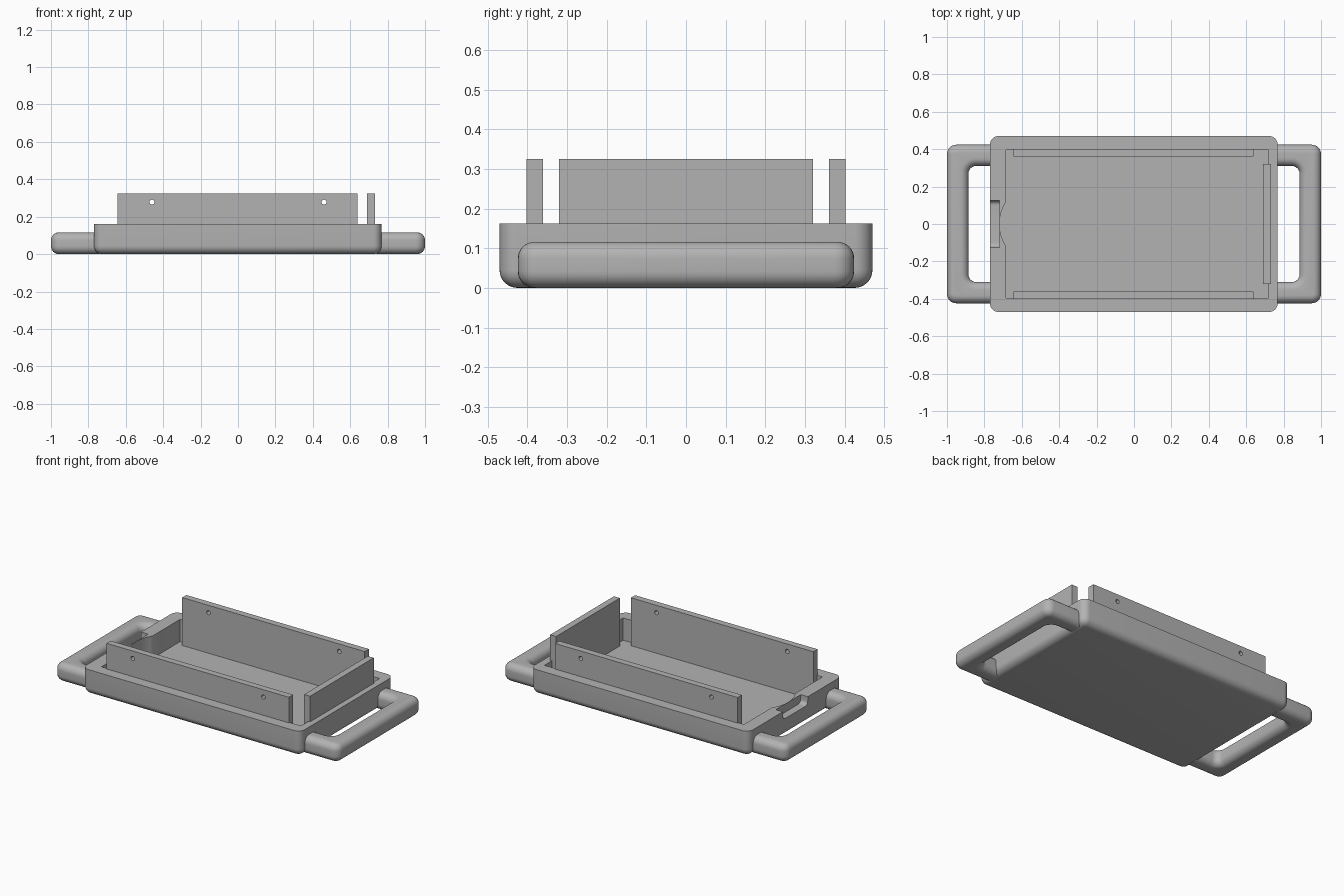
import bpy, bmesh, math
from mathutils import Vector

cube = bpy.data.objects.get("Cube")
if cube:
    bpy.data.objects.remove(cube, do_unlink=True)

grey = bpy.data.materials.new("plain grey")
grey.use_nodes = True
grey.diffuse_color = (0.45, 0.45, 0.45, 1)
grey.node_tree.nodes["Principled BSDF"].inputs["Base Color"].default_value = (0.45, 0.45, 0.45, 1)


def finish(bm, name):
    bmesh.ops.recalc_face_normals(bm, faces=bm.faces)
    mesh = bpy.data.meshes.new(name)
    bm.to_mesh(mesh)
    bm.free()
    mesh.materials.append(grey)
    obj = bpy.data.objects.new(name, mesh)
    bpy.context.collection.objects.link(obj)
    return obj


def box(name, lo, hi, radius=0, pick=None):
    """Box between two corners; edges chosen by pick are rounded."""
    bm = bmesh.new()
    bmesh.ops.create_cube(bm, size=1)
    lo, hi = Vector(lo), Vector(hi)
    for v in bm.verts:
        v.co = (lo + hi) / 2 + v.co * (hi - lo)
    if radius:
        edges = [e for e in bm.edges if pick(*[v.co for v in e.verts])]
        bmesh.ops.bevel(bm, geom=edges, offset=radius, segments=8, profile=0.5, affect='EDGES')
    return finish(bm, name)


def cylinder(name, radius, depth, centre, along_y=False):
    bm = bmesh.new()
    bmesh.ops.create_cone(bm, cap_ends=True, segments=64, radius1=radius, radius2=radius, depth=depth)
    for v in bm.verts:
        if along_y:
            v.co = Vector((v.co.x, -v.co.z, v.co.y))
        v.co += Vector(centre)
    return finish(bm, name)


def activate(obj):
    bpy.ops.object.select_all(action='DESELECT')
    obj.select_set(True)
    bpy.context.view_layer.objects.active = obj


def cut(obj, cutter):
    cutter.hide_render = True
    mod = obj.modifiers.new("cut", 'BOOLEAN')
    mod.operation, mod.solver, mod.object = 'DIFFERENCE', 'EXACT', cutter
    activate(obj)
    bpy.ops.object.modifier_apply(modifier=mod.name)
    bpy.data.objects.remove(cutter, do_unlink=True)


def smooth(obj):
    activate(obj)
    bpy.ops.object.shade_smooth_by_angle(angle=math.radians(35))


def mirror(obj, axis):
    mod = obj.modifiers.new("mirror", 'MIRROR')
    mod.use_axis = [i == axis for i in range(3)]
    mod.use_clip = False
    mod.use_mirror_merge = False


# Tray: rounded sides and underside, flat rim
tray = box("tray", (-0.77, -0.47, 0), (0.768, 0.47, 0.162), 0.045,
           lambda a, b: abs(a.z - b.z) > 0.1 or a.z + b.z < 0.01)
cut(tray, box("cavity_cutter", (-0.685, -0.395, 0.02), (0.72, 0.395, 0.3)))
# Finger recess inside the left rim and notch outside it
cut(tray, cylinder("recess_cutter", 0.223, 0.28, (-0.496, 0, 0.16)))
cut(tray, box("notch_cutter", (-0.9, -0.125, 0.11), (-0.72, 0.125, 0.3), 0.025,
              lambda a, b: abs(a.x - b.x) > 0.1 and a.z < 0.2))
smooth(tray)

# Upright side walls with screw holes
side = box("side_walls", (-0.645, 0.36, 0.015), (0.64, 0.402, 0.325))
for x in (-0.46, 0.46):
    cut(side, cylinder("hole_cutter", 0.013, 0.2, (x, 0.38, 0.278), True))
smooth(side)
mirror(side, 1)

# Upright end wall
box("end_wall", (0.69, -0.32, 0.015), (0.732, 0.32, 0.325))


# Handles: rounded U profile, extruded and softened
def corner(cx, cy, r, start):
    return [(cx + r * math.cos(math.radians(start + t)), cy + r * math.sin(math.radians(start + t)))
            for t in range(0, 91, 15)]


root = 0.74
outer = [(root, -0.424)] + corner(0.95, -0.374, 0.05, 270) + corner(0.95, 0.374, 0.05, 0) + [(root, 0.424)]
inner = [(root, -0.31)] + corner(0.845, -0.27, 0.04, 270) + corner(0.845, 0.27, 0.04, 0) + [(root, 0.31)]
bm = bmesh.new()
base = bm.faces.new([bm.verts.new((x, y, 0)) for x, y in outer + inner[::-1]])
top = bmesh.ops.extrude_face_region(bm, geom=[base], use_keep_orig=True)["geom"]
for v in top:
    if isinstance(v, bmesh.types.BMVert):
        v.co.z = 0.116
bmesh.ops.recalc_face_normals(bm, faces=bm.faces)
rims = [e for e in bm.edges if abs(e.verts[0].co.z - e.verts[1].co.z) < 0.01
        and max(v.co.x for v in e.verts) > root + 0.01]
bmesh.ops.bevel(bm, geom=rims, offset=0.042, segments=8, profile=0.5, affect='EDGES')
handle = finish(bm, "handles")
smooth(handle)
mirror(handle, 0)
